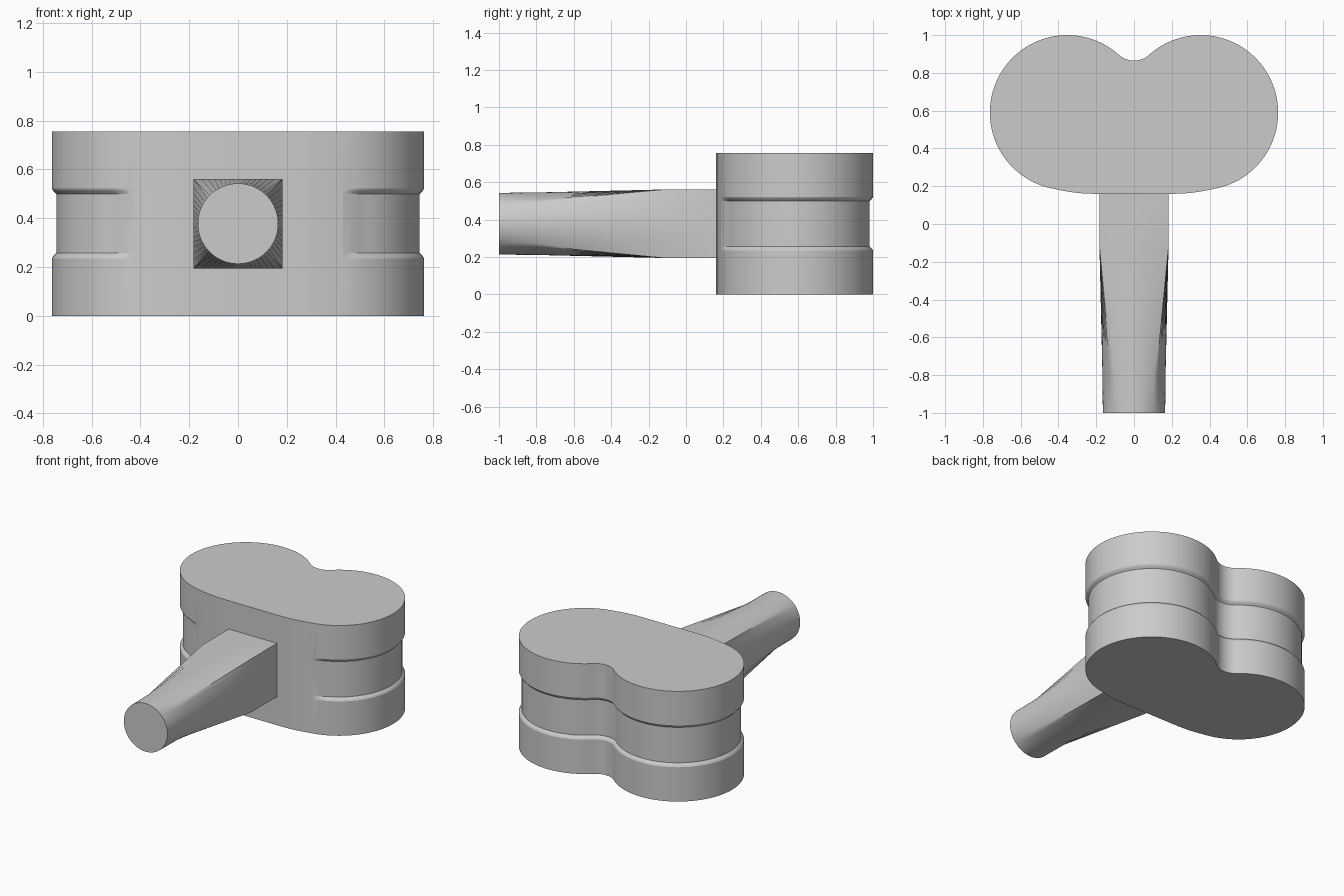
import bpy, bmesh
from math import sin, cos, pi, radians, atan2, hypot

cube = bpy.data.objects.get("Cube")
if cube:
    bpy.data.objects.remove(cube, do_unlink=True)

grey = bpy.data.materials.new("light_grey")
grey.use_nodes = True
colour = (0.6, 0.6, 0.6, 1)
grey.diffuse_color = colour
grey.node_tree.nodes["Principled BSDF"].inputs["Base Color"].default_value = colour


def loft(name, rings, angle):
    """Skin a list of equal-length closed rings and cap both ends."""
    bm = bmesh.new()
    loops = [[bm.verts.new(p) for p in ring] for ring in rings]
    n = len(loops[0])
    for a, b in zip(loops, loops[1:]):
        for i in range(n):
            j = (i + 1) % n
            bm.faces.new((a[i], a[j], b[j], b[i]))
    bm.faces.new(loops[0])
    bm.faces.new(loops[-1])
    bmesh.ops.recalc_face_normals(bm, faces=bm.faces)
    mesh = bpy.data.meshes.new(name)
    bm.to_mesh(mesh)
    bm.free()
    mesh.materials.append(grey)
    obj = bpy.data.objects.new(name, mesh)
    bpy.context.collection.objects.link(obj)
    bpy.ops.object.select_all(action='DESELECT')
    obj.select_set(True)
    bpy.context.view_layer.objects.active = obj
    bpy.ops.object.shade_smooth_by_angle(angle=radians(angle))
    return obj


# Body outline: flat front, a round lobe on each side, a filleted notch behind
CX, CY, R = 0.353, 0.59, 0.41
NOTCH_R = 0.119
NOTCH_Y = 0.865 + NOTCH_R


def arc(cx, cy, r, a0, a1, n):
    return [(cx + r * cos(a0 + (a1 - a0) * i / n),
             cy + r * sin(a0 + (a1 - a0) * i / n)) for i in range(n + 1)]


touch = atan2(NOTCH_Y - CY, -CX)
start = atan2(-0.403, 0.077)
half = [(0.22, 0.16), (0.27, 0.162), (0.32, 0.167), (0.37, 0.175)]
half += arc(CX, CY, R, start, touch, 72)
half += arc(0, NOTCH_Y, NOTCH_R, touch - pi, -pi / 2, 10)[1:]
outline = half + [(-x, y) for x, y in reversed(half[:-1])]


# Groove band: the outline pushed inward, fading out towards the front
def groove_weight(x, y):
    if y > CY:
        return 1
    return min(1, max(0, (abs(x) - 0.43) / 0.09))


def inset(depth):
    n = len(outline)
    result = []
    for i, (x, y) in enumerate(outline):
        (px, py), (qx, qy) = outline[i - 1], outline[(i + 1) % n]
        tx, ty = qx - px, qy - py
        d = depth * groove_weight(x, y) / hypot(tx, ty)
        result.append((x - ty * d, y + tx * d))
    return result


levels = [(0, 0), (0.235, 0), (0.244, 0.005), (0.257, 0.018),
          (0.5, 0.018), (0.513, 0.005), (0.522, 0), (0.755, 0)]
loft("body", [[(x, y, z) for x, y in inset(d)] for z, d in levels], 9)

# Handle: a square root blending into a round grip
AXIS_Z, HALF, GRIP_R = 0.378, 0.183, 0.167
SIDES = 64


def section(y, r, square):
    ring = []
    for i in range(SIDES):
        a = 2 * pi * i / SIDES
        k = r / max(abs(cos(a)), abs(sin(a))) if square else r
        ring.append((k * cos(a), y, AXIS_Z + k * sin(a)))
    return ring


loft("handle", [section(0.22, HALF, True), section(-0.12, HALF, True),
                section(-0.8, GRIP_R, False), section(-1, 0.165, False)], 30)
